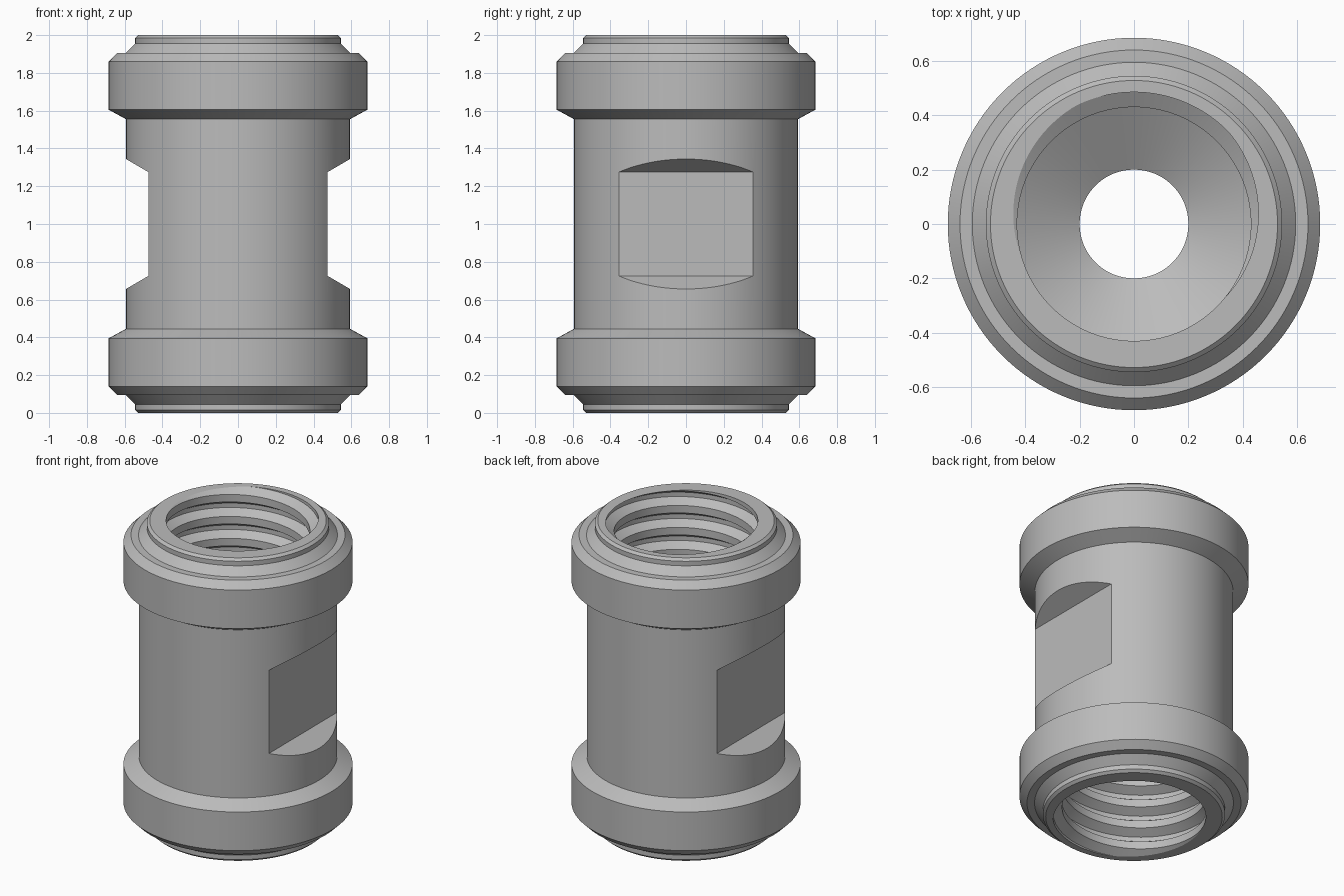
import bpy, bmesh, math
from mathutils import Matrix

if "Cube" in bpy.data.objects:
    bpy.data.objects.remove(bpy.data.objects["Cube"], do_unlink=True)

SEGMENTS = 128
TOP, THREAD_END = 2.0, 1.3
PITCH, CREST, ROOT = 0.145, 0.43, 0.485
ROOT_HALF, FLANK_END = 0.1, 0.33
PHASE = math.radians(80)

steel = bpy.data.materials.new("steel grey")
steel.use_nodes = True
GREY = (0.5, 0.5, 0.5, 1)
steel.diffuse_color = GREY
steel.node_tree.nodes["Principled BSDF"].inputs["Base Color"].default_value = GREY


def thread_radius(z, angle):
    """Trapezoid thread form: distance from the groove centre gives the radius."""
    u = (z - TOP) / PITCH - (angle - PHASE) / math.tau
    d = abs(u - round(u))
    t = min(max((d - ROOT_HALF) / (FLANK_END - ROOT_HALF), 0), 1)
    return ROOT + (CREST - ROOT) * t


def thread_points(angle):
    """Crease points of the helix down one side of the bore, cut off at both ends."""
    points = []
    for turn in range(2, -8, -1):
        for offset in (FLANK_END, ROOT_HALF, -ROOT_HALF, -FLANK_END):
            z = TOP + PITCH * (turn + offset + (angle - PHASE) / math.tau)
            z = min(max(z, THREAD_END), TOP)
            points.append((thread_radius(z, angle), z))
    return points


# Upper half profile: outside wall, collar, lip, then bore, drill cone and through hole
outside = [(0.593, 1), (0.593, 1.555), (0.685, 1.605), (0.685, 1.86), (0.64, 1.905),
           (0.595, 1.905), (0.545, 1.955), (0.545, 1.985), (0.528, TOP)]
inside = [(CREST, THREAD_END), (0.2, 1.16), (0.2, 1)]

bm = bmesh.new()
columns = []
for i in range(SEGMENTS + 1):
    a = math.tau * i / SEGMENTS
    profile = outside + thread_points(a) + inside
    columns.append([bm.verts.new((r * math.cos(a), r * math.sin(a), z)) for r, z in profile])
for c0, c1 in zip(columns, columns[1:]):
    for j in range(len(c0) - 1):
        bm.faces.new((c0[j], c1[j], c1[j + 1], c0[j + 1]))

# Lower half: the same half turned over about the middle
copy = bmesh.ops.duplicate(bm, geom=bm.verts[:] + bm.edges[:] + bm.faces[:])
turned = [g for g in copy["geom"] if isinstance(g, bmesh.types.BMVert)]
bmesh.ops.rotate(bm, verts=turned, cent=(0, 0, 1), matrix=Matrix.Rotation(math.pi, 3, 'X'))
bmesh.ops.remove_doubles(bm, verts=bm.verts, dist=0.0002)
bmesh.ops.dissolve_degenerate(bm, edges=bm.edges, dist=0.0002)
bmesh.ops.recalc_face_normals(bm, faces=bm.faces)


def mesh_object(name, source):
    mesh = bpy.data.meshes.new(name)
    source.to_mesh(mesh)
    source.free()
    obj = bpy.data.objects.new(name, mesh)
    bpy.context.collection.objects.link(obj)
    return obj


body = mesh_object("threaded_coupling_body", bm)
body.data.materials.append(steel)


# Wrench flats on both sides, cut with a prism that widens outward
def flat_cutter(side):
    cut = bmesh.new()
    x0, x1, half0 = 0.475, 0.8, 0.275
    half1 = half0 + (x1 - x0) * 0.585
    section = [(x0, -half0), (x1, -half1), (x1, half1), (x0, half0)]
    face = cut.faces.new([cut.verts.new((side * x, -0.8, 1 + z)) for x, z in section])
    ext = bmesh.ops.extrude_face_region(cut, geom=[face])
    moved = [g for g in ext["geom"] if isinstance(g, bmesh.types.BMVert)]
    bmesh.ops.translate(cut, verts=moved, vec=(0, 1.6, 0))
    bmesh.ops.recalc_face_normals(cut, faces=cut.faces)
    obj = mesh_object("flat_cutter", cut)
    obj.data.materials.append(steel)
    obj.hide_render = True
    return obj


bpy.ops.object.select_all(action='DESELECT')
bpy.context.view_layer.objects.active = body
body.select_set(True)
for side in (-1, 1):
    cutter = flat_cutter(side)
    mod = body.modifiers.new("wrench_flat", 'BOOLEAN')
    mod.operation, mod.solver, mod.object = 'DIFFERENCE', 'EXACT', cutter
    bpy.ops.object.modifier_apply(modifier=mod.name)
    bpy.data.objects.remove(cutter, do_unlink=True)

bpy.ops.object.shade_smooth_by_angle(angle=math.radians(20))
